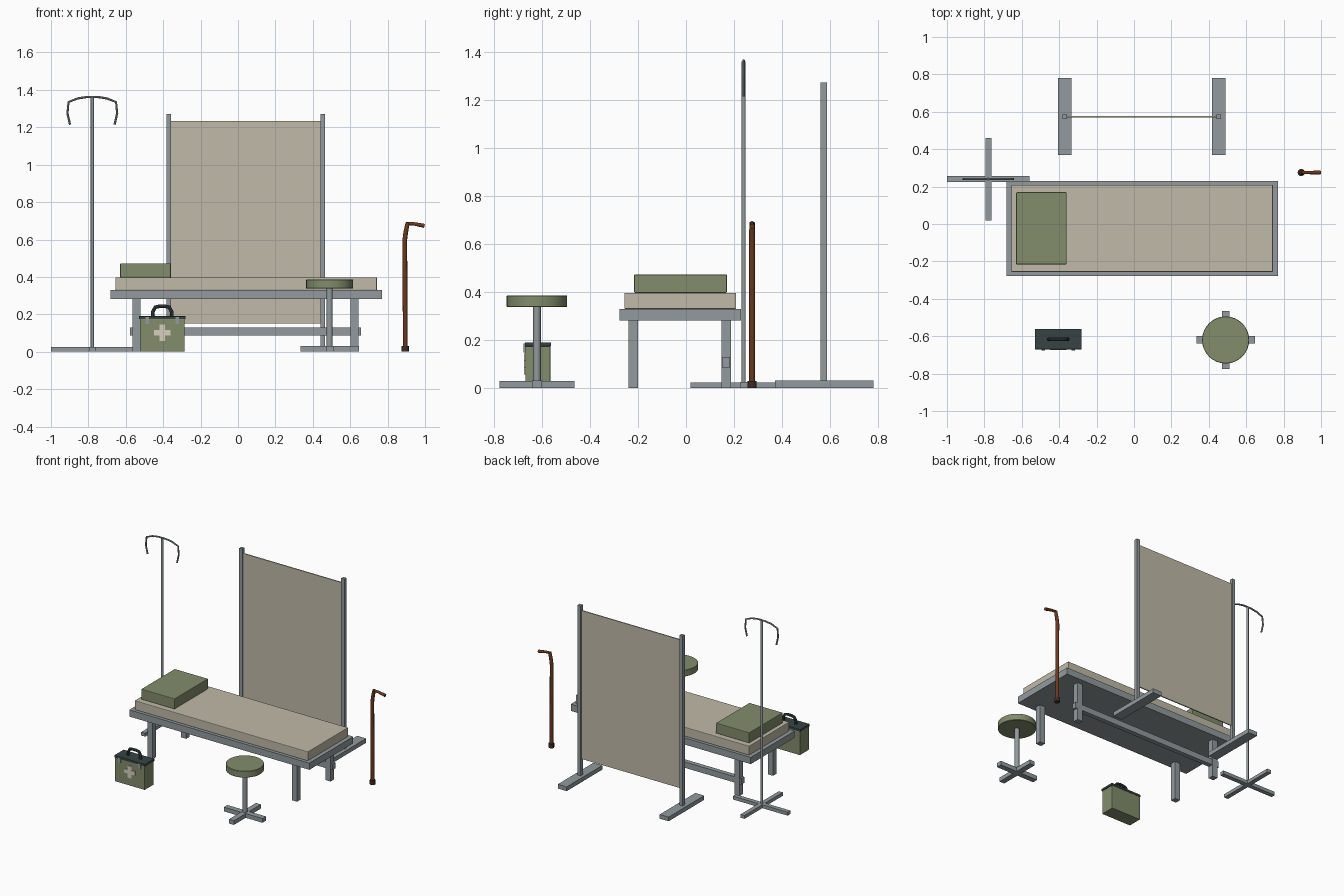
import bpy, bmesh, math
from mathutils import Vector

cube = bpy.data.objects.get("Cube")
if cube:
    bpy.data.objects.remove(cube, do_unlink=True)


def material(name, r, g, b):
    """Flat material from display values 0-255."""
    col = [((c / 255 + 0.055) / 1.055) ** 2.4 for c in (r, g, b)] + [1]
    m = bpy.data.materials.new(name)
    m.use_nodes = True
    m.diffuse_color = col
    m.node_tree.nodes["Principled BSDF"].inputs["Base Color"].default_value = col
    return m


STEEL = material("grey steel", 146, 154, 157)
CANVAS = material("beige canvas", 192, 186, 168)
OLIVE = material("olive green", 130, 140, 108)
DARK = material("dark slate", 56, 68, 68)
WOOD = material("brown wood", 108, 56, 30)
RUBBER = material("dark brown rubber", 62, 44, 38)
CREAM = material("pale cream", 214, 208, 190)


def finish(name, bm, mat, smooth=False):
    bmesh.ops.recalc_face_normals(bm, faces=bm.faces)
    me = bpy.data.meshes.new(name)
    bm.to_mesh(me)
    bm.free()
    me.materials.append(mat)
    ob = bpy.data.objects.new(name, me)
    bpy.context.collection.objects.link(ob)
    if smooth:
        bpy.ops.object.select_all(action='DESELECT')
        ob.select_set(True)
        bpy.context.view_layer.objects.active = ob
        bpy.ops.object.shade_smooth_by_angle(angle=math.radians(40))
    return ob


def box(name, x, y, z, mat, bevel=0):
    """Box from (min, max) ranges on each axis."""
    bm = bmesh.new()
    bmesh.ops.create_cube(bm, size=1)
    for v in bm.verts:
        v.co = Vector([(r[0] + r[1]) / 2 + c * (r[1] - r[0])
                       for c, r in zip(v.co, (x, y, z))])
    if bevel:
        bmesh.ops.bevel(bm, geom=bm.edges[:], offset=bevel, segments=2,
                        profile=0.5, affect='EDGES')
    return finish(name, bm, mat)


def mid(c, half):
    return (c - half, c + half)


def cylinder(name, x, y, z, r, mat, sides=16, bevel=0):
    bm = bmesh.new()
    bmesh.ops.create_cone(bm, cap_ends=True, segments=sides, radius1=r,
                          radius2=r, depth=z[1] - z[0])
    bmesh.ops.translate(bm, vec=(x, y, sum(z) / 2), verts=bm.verts)
    if bevel:
        rims = [e for e in bm.edges if abs(e.verts[0].co.z - e.verts[1].co.z) < 1e-5]
        bmesh.ops.bevel(bm, geom=rims, offset=bevel, segments=1, affect='EDGES')
    return finish(name, bm, mat, True)


def tube(name, points, y, radii, mat, sides=10):
    """Round tube along an x-z path at depth y."""
    pts = [Vector((p[0], 0, p[1])) for p in points]
    bm = bmesh.new()
    rings = []
    for i, p in enumerate(pts):
        t = (pts[min(i + 1, len(pts) - 1)] - pts[max(i - 1, 0)]).normalized()
        n = Vector((t.z, 0, -t.x))
        ring = []
        for k in range(sides):
            a = math.tau * k / sides
            off = (n * math.cos(a) + Vector((0, 1, 0)) * math.sin(a)) * radii[i]
            ring.append(bm.verts.new(p + off + Vector((0, y, 0))))
        rings.append(ring)
    for a, b in zip(rings, rings[1:]):
        for k in range(sides):
            j = (k + 1) % sides
            bm.faces.new((a[k], a[j], b[j], b[k]))
    bm.faces.new(rings[0])
    bm.faces.new(rings[-1])
    return finish(name, bm, mat, True)


def cross_base(name, x, y, reach, half, height):
    box(name + "_x", mid(x, reach), mid(y, half), (0, height), STEEL)
    box(name + "_y", mid(x, half), mid(y, reach), (0, height - 0.0005), STEEL)


# Examination bed
box("bed_frame", (-0.683, 0.77), (-0.277, 0.229), (0.281, 0.33), STEEL)
box("mattress", (-0.656, 0.743), (-0.256, 0.209), (0.33, 0.397), CANVAS, 0.004)
box("pillow", (-0.63, -0.361), (-0.216, 0.17), (0.397, 0.473), OLIVE, 0.004)
for side, x in (("right", -0.542), ("left", 0.623)):
    for end, y in (("front", -0.219), ("back", 0.167)):
        box(f"bed_leg_{end}_{side}", mid(x, 0.021), mid(y, 0.02), (0, 0.285), STEEL)
box("bed_stretcher", (-0.577, 0.658), mid(0.167, 0.017), (0.086, 0.129), STEEL)

# Stool
cross_base("stool_base", 0.49, -0.62, 0.156, 0.02, 0.031)
cylinder("stool_post", 0.49, -0.62, (0.03, 0.34), 0.016, STEEL)
cylinder("stool_seat", 0.49, -0.62, (0.338, 0.385), 0.126, OLIVE, 32, 0.002)

# Folding screen
for side, x in (("right", -0.37), ("left", 0.453)):
    box("screen_foot_" + side, mid(x, 0.036), mid(0.575, 0.205), (0, 0.031), STEEL)
    box("screen_post_" + side, mid(x, 0.0125), mid(0.573, 0.0125), (0.03, 1.271), STEEL)
box("screen_cloth", (-0.37, 0.453), mid(0.574, 0.004), (0.152, 1.235), CANVAS)

# Drip stand with a mirrored pair of hooks
SX, SY = -0.779, 0.24
cross_base("drip_stand_base", SX, SY, 0.221, 0.016, 0.025)
cylinder("drip_stand_pole", SX, SY, (0.02, 1.358), 0.0085, STEEL, 12)
half = [(0.119, 1.214), (0.133, 1.275), (0.127, 1.335), (0.08, 1.354), (0.03, 1.362)]
path = [(SX - d, z) for d, z in half] + [(SX + d, z) for d, z in reversed(half)]
tube("drip_stand_hooks", path, SY, [0.006] * len(path), STEEL, 8)

# Walking cane
CY = 0.275
cylinder("cane_tip", 0.894, CY, (0, 0.03), 0.019, RUBBER)
tube("cane_shaft", [(0.894, 0.025), (0.892, 0.6), (0.897, 0.64), (0.907, 0.69)],
     CY, [0.0125, 0.0125, 0.0125, 0.011], WOOD, 12)
tube("cane_handle", [(0.899, 0.686), (0.94, 0.684), (0.997, 0.673)],
     CY, [0.009, 0.009, 0.011], WOOD, 12)

# First aid case
KX, KY = -0.405, -0.616
box("case_body", mid(KX, 0.12), mid(KY, 0.052), (0, 0.176), OLIVE, 0.003)
box("case_lid", mid(KX, 0.125), mid(KY, 0.054), (0.174, 0.19), DARK, 0.002)
front = KY - 0.052
for side, s in (("right", -1), ("left", 1)):
    box("case_clasp_" + side, mid(KX + s * 0.08, 0.01), (front - 0.007, front + 0.001),
        (0.148, 0.185), STEEL)
box("case_cross_bar", mid(KX, 0.044), (front - 0.005, front + 0.001), mid(0.101, 0.0145), CREAM)
box("case_cross_upright", mid(KX, 0.0145), (front - 0.0049, front + 0.001), mid(0.101, 0.044), CREAM)
arch = [(0.05, 0.185), (0.05, 0.215), (0.037, 0.238), (0.015, 0.243)]
path = [(KX - d, z) for d, z in arch] + [(KX + d, z) for d, z in reversed(arch)]
tube("case_handle", path, KY, [0.01] * len(path), DARK, 8)
